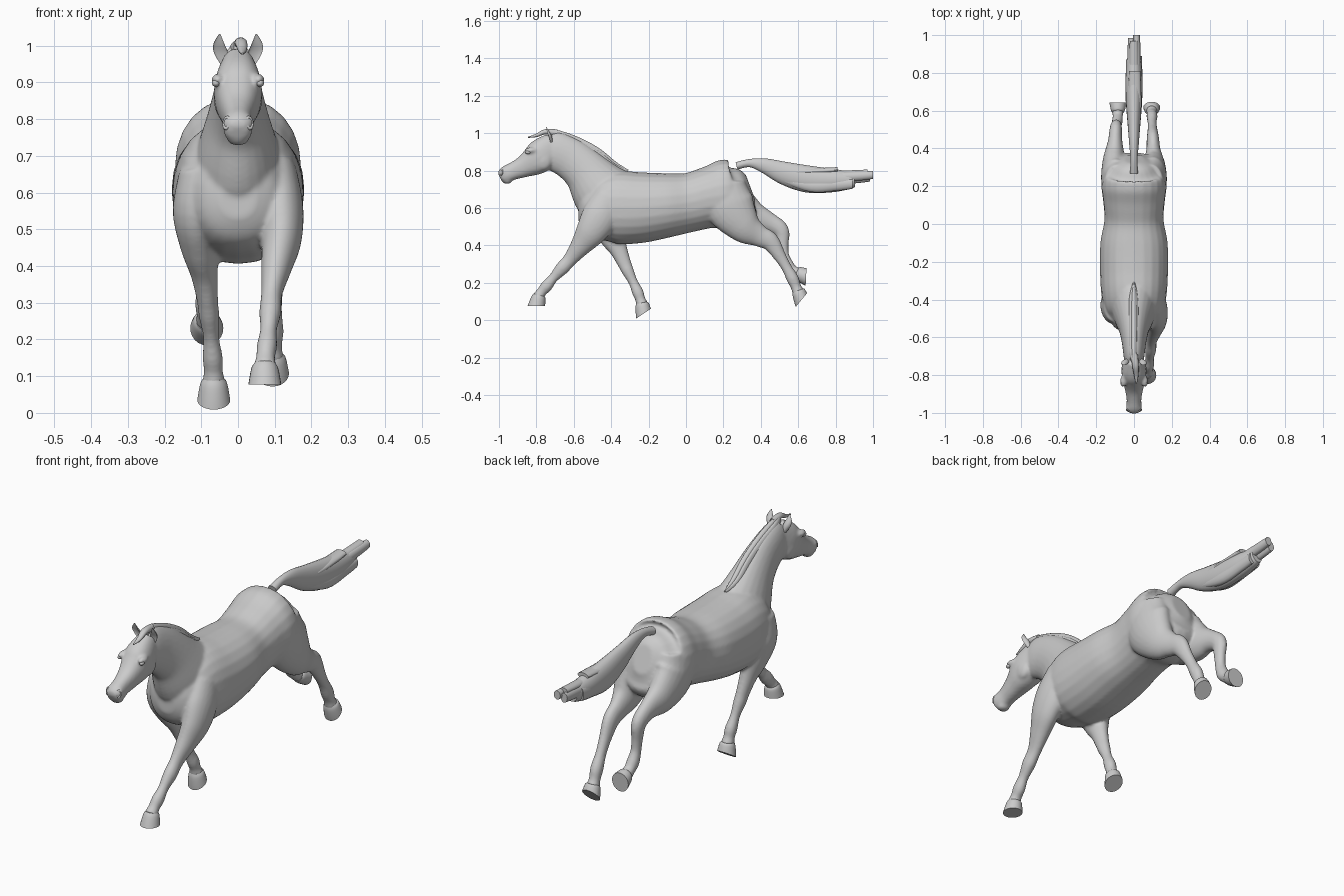
import bpy, bmesh
from math import sin, cos, pi
from mathutils import Vector, Matrix


def spline(a, b, c, d, t):
    return [0.5 * (2*q + (r-p)*t + (2*p-5*q+4*r-s)*t*t + (3*q-p-3*r+s)*t**3)
            for p, q, r, s in zip(a, b, c, d)]


def loft(bm, pts, end=None, sides=24, sub=5, power=1.0, cup=1.0):
    """Skin elliptical rings along stations (x, y, z, half width, half depth)."""
    rows = []
    for i in range(len(pts) - 1):
        a, d = pts[max(i-1, 0)], pts[min(i+2, len(pts)-1)]
        rows += [spline(a, pts[i], pts[i+1], d, k/sub) for k in range(sub)]
    rows.append(pts[-1])
    rings = []
    for i, (x, y, z, w, h) in enumerate(rows):
        p, q = rows[max(i-1, 0)], rows[min(i+1, len(rows)-1)]
        t = Vector((0, q[1]-p[1], q[2]-p[2])).normalized()
        if end:
            t = t.lerp(Vector((0, *end)).normalized(), i/(len(rows)-1)).normalized()
        n = Vector((0, -t.z, t.y))
        ring = []
        for k in range(sides):
            c, s = cos(2*pi*k/sides), sin(2*pi*k/sides)
            c = abs(c)**power * (1 if c > 0 else -1)
            s = abs(s)**power * (1 if s > 0 else -1)
            s *= cup if s > 0 else 1
            ring.append(bm.verts.new(Vector((x + w*c, y, z)) + n*h*s))
        rings.append(ring)
    for a, b in zip(rings, rings[1:]):
        for k in range(sides):
            m = (k+1) % sides
            bm.faces.new((a[k], a[m], b[m], b[k]))
    bm.faces.new(rings[0][::-1])
    bm.faces.new(rings[-1])


def ball(bm, c, s):
    bmesh.ops.create_uvsphere(bm, u_segments=20, v_segments=12, radius=1,
                              matrix=Matrix.Translation(c) @ Matrix.Diagonal((*s, 1)))


def finish(bm, name, blend=False):
    bmesh.ops.recalc_face_normals(bm, faces=bm.faces)
    me = bpy.data.meshes.new(name)
    bm.to_mesh(me)
    bm.free()
    ob = bpy.data.objects.new(name, me)
    bpy.context.collection.objects.link(ob)
    bpy.context.view_layer.objects.active = ob
    ob.select_set(True)
    bpy.ops.object.shade_smooth_by_angle(angle=0.9)
    ob.select_set(False)
    if blend:
        for m in list(ob.modifiers):
            ob.modifiers.remove(m)
        r = ob.modifiers.new("fuse", 'REMESH')
        r.mode, r.voxel_size, r.use_smooth_shade = 'VOXEL', 0.0065, True
        s = ob.modifiers.new("soften", 'SMOOTH')
        s.factor, s.iterations = 0.5, 10
    return ob


body = bmesh.new()

# torso
loft(body, [(0, y, z, w, h) for y, z, w, h in (
    (-.575, .59, .05, .06), (-.545, .59, .105, .115), (-.47, .59, .15, .16),
    (-.38, .602, .172, .195), (-.25, .602, .18, .19), (-.10, .615, .178, .172),
    (.02, .63, .157, .158), (.12, .655, .163, .165), (.20, .667, .172, .19),
    (.27, .675, .155, .178), (.32, .70, .11, .125), (.345, .71, .05, .07))], power=.92)

# neck
loft(body, [(0, y, z, w, h) for y, z, w, h in (
    (-.37, .62, .13, .17), (-.45, .69, .118, .165), (-.535, .795, .085, .125),
    (-.615, .862, .066, .112), (-.70, .905, .055, .105), (-.74, .92, .045, .09))])

# head and muzzle
loft(body, [(0, y, z, w, h) for y, z, w, h in (
    (-.70, .935, .045, .075), (-.765, .888, .064, .088), (-.81, .853, .063, .08),
    (-.87, .82, .049, .058), (-.925, .797, .039, .047), (-.962, .78, .04, .045),
    (-.985, .768, .036, .036), (-.995, .763, .022, .02))], power=.85)
ball(body, (0, -.957, .745), (.03, .027, .017))
for s in (-1, 1):
    ball(body, (s*.04, -.765, .855), (.026, .05, .055))
    ball(body, (s*.056, -.83, .908), (.017, .034, .016))
    ball(body, (s*.026, -.975, .79), (.016, .02, .024))

# forelegs: +x reaches forward, -x trails back
loft(body, [(.10, -.40, .66, .06, .09), (.112, -.455, .56, .066, .10),
            (.118, -.51, .47, .055, .082), (.105, -.565, .395, .042, .056),
            (.092, -.62, .325, .029, .038), (.088, -.665, .275, .030, .036),
            (.083, -.71, .225, .023, .026), (.079, -.745, .183, .028, .032),
            (.075, -.773, .15, .026, .027), (.073, -.79, .125, .033, .033)])
loft(body, [(-.10, -.43, .66, .06, .09), (-.112, -.43, .55, .066, .095),
            (-.105, -.395, .45, .052, .072), (-.092, -.36, .375, .037, .048),
            (-.083, -.33, .305, .029, .037), (-.079, -.312, .265, .028, .033),
            (-.073, -.283, .205, .022, .025), (-.069, -.258, .15, .028, .031),
            (-.067, -.245, .113, .026, .027), (-.066, -.235, .085, .033, .033)])

# hind legs with haunches
loft(body, [(.085, .215, .74, .07, .10), (.098, .23, .62, .076, .135),
            (.105, .31, .505, .06, .095), (.103, .39, .452, .038, .06),
            (.10, .45, .42, .033, .05), (.098, .50, .345, .026, .034),
            (.096, .537, .283, .024, .028), (.095, .57, .222, .029, .033),
            (.094, .588, .178, .026, .028), (.094, .60, .15, .032, .034)])
loft(body, [(-.085, .215, .74, .07, .10), (-.098, .235, .635, .076, .13),
            (-.105, .34, .56, .06, .095), (-.10, .44, .525, .038, .055),
            (-.096, .508, .48, .032, .043), (-.092, .518, .40, .025, .03),
            (-.09, .525, .345, .024, .027), (-.088, .545, .295, .029, .032),
            (-.086, .572, .265, .027, .028), (-.085, .597, .25, .032, .034)])
finish(body, "horse_body", True)

# hooves: x, coronet (y, z), sole centre (y, z), sole normal
for name, x, (cy, cz), (sy, sz), n in (
        ("front_hoof_forward", .073, (-.786, .135), (-.80, .077), (0, -1)),
        ("front_hoof_back", -.066, (-.237, .093), (-.227, .035), (.55, -.83)),
        ("hind_hoof_low", .094, (.598, .158), (.617, .108), (.75, -.62)),
        ("hind_hoof_high", -.085, (.59, .252), (.642, .231), (1, -.05))):
    bm = bmesh.new()
    my, mz = cy*.75 + sy*.25, cz*.75 + sz*.25
    loft(bm, [(x, cy, cz, .029, .03), (x, my, mz, .037, .038),
              (x, sy, sz, .045, .047)], end=n, sub=4)
    finish(bm, name)

# ears, cupped toward the front
for s, side in ((1, "left"), (-1, "right")):
    bm = bmesh.new()
    loft(bm, [(s*.036, -.725, .95, .012, .014), (s*.046, -.733, .98, .019, .016),
              (s*.052, -.742, 1.005, .015, .012), (s*.05, -.748, 1.032, .002, .002)],
         cup=-.35, sides=16)
    finish(bm, side + "_ear")

# eyes and nostril rims
bm = bmesh.new()
for s in (-1, 1):
    ball(bm, (s*.060, -.845, .898), (.011, .015, .010))
finish(bm, "eyes")
for s, side in ((1, "left"), (-1, "right")):
    aim = Vector((s*.55, -.8, .2)).to_track_quat('Z', 'Y')
    bpy.ops.mesh.primitive_torus_add(major_radius=.012, minor_radius=.004,
                                     major_segments=20, minor_segments=8,
                                     location=(s*.031, -.987, .79),
                                     rotation=aim.to_euler())
    bpy.context.object.name = side + "_nostril"
    bpy.context.object.scale = (.8, 1.25, 1)
    bpy.ops.object.shade_smooth()

# mane: overlapping locks along the crest, with a forelock
bm = bmesh.new()
for x, dz, k in ((-.012, -.006, .9), (.010, -.010, .85), (0, 0, 1)):
    loft(bm, [(x*f, y, z + dz*f, w*k, h*k) for f, y, z, w, h in (
        (.2, -.735, 1.0, .010, .02), (1, -.68, .988, .016, .027),
        (1, -.58, .945, .019, .034), (1, -.48, .888, .019, .036),
        (1, -.39, .825, .016, .028), (.2, -.31, .797, .004, .008))], sides=14)
loft(bm, [(.012, -.845, .978, .003, .003), (.012, -.80, .988, .012, .009),
          (.008, -.75, 1.008, .017, .014), (.004, -.69, 1.0, .016, .02)], sides=12)
finish(bm, "mane")

# tail: dock and full brush, then blunt locks at the end
bm = bmesh.new()
loft(bm, [(0, .27, .825, .022, .02), (0, .34, .84, .019, .022), (0, .42, .826, .025, .04),
          (0, .53, .785, .034, .062), (0, .65, .755, .043, .072),
          (0, .77, .747, .045, .064), (0, .86, .748, .038, .05),
          (0, .90, .752, .03, .04)], sides=20)
for x, y, z, w, h in ((.014, 1.0, .777, .018, .022), (-.014, .985, .765, .018, .024),
                      (0, .97, .79, .022, .016), (.024, .89, .73, .018, .028),
                      (-.024, .87, .742, .018, .035), (.004, .81, .805, .03, .014)):
    loft(bm, [(x*.6, y-.38, z*.5+.39, .01, .015), (x, y-.22, z-.012, w*1.1, h*1.2),
              (x, y-.08, z-.006, w*1.1, h*1.15), (x, y, z, w, h)],
         end=(1, 0), sides=14)
finish(bm, "tail")
